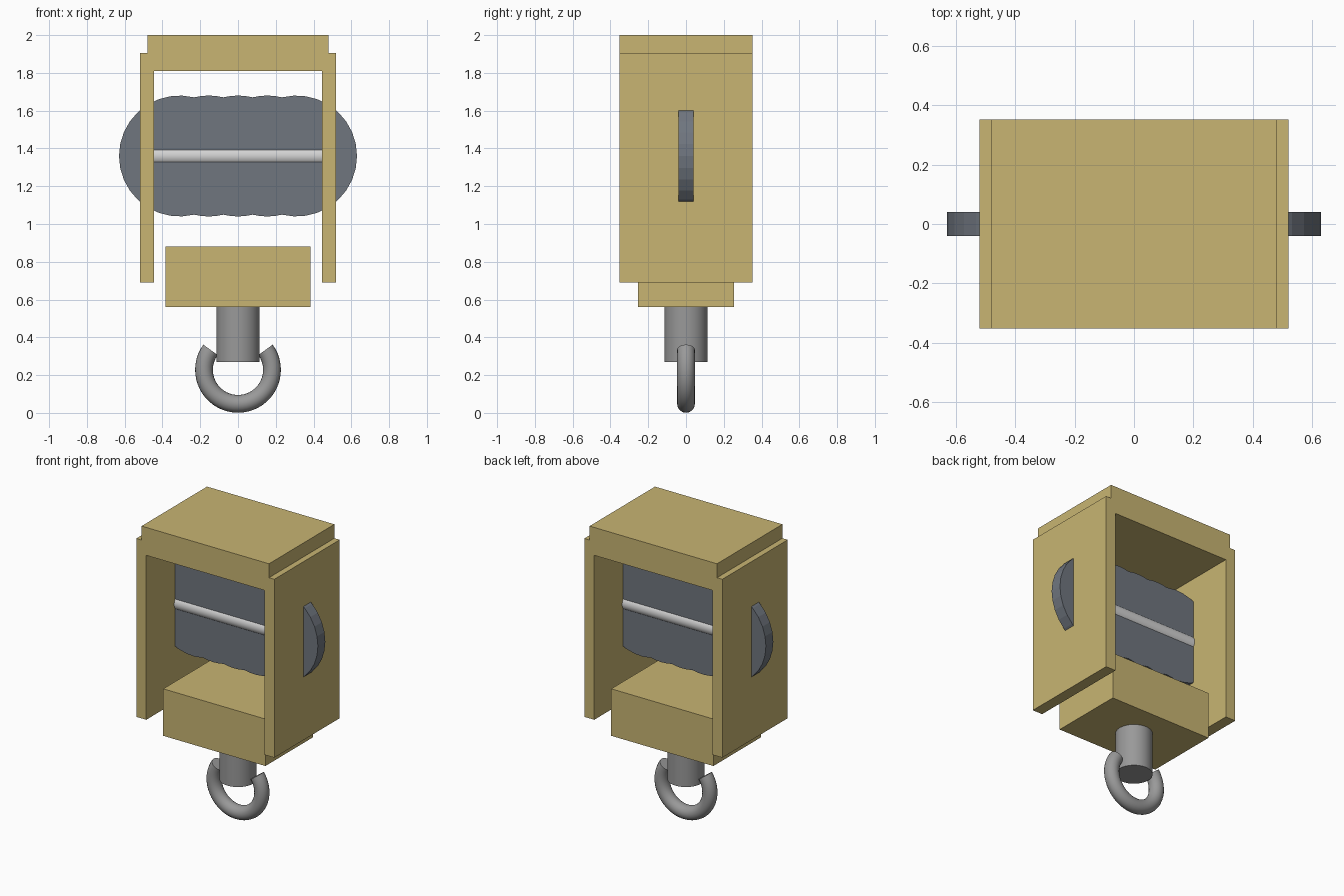
import bpy, bmesh, math
from mathutils import Matrix, Vector

cube = bpy.data.objects.get("Cube")
if cube:
    bpy.data.objects.remove(cube, do_unlink=True)


def material(name, rgb):
    mat = bpy.data.materials.new(name)
    mat.use_nodes = True
    mat.diffuse_color = (*rgb, 1)
    mat.node_tree.nodes["Principled BSDF"].inputs["Base Color"].default_value = (*rgb, 1)
    return mat


BRASS = material("pale brass", (0.58, 0.46, 0.17))
SLATE = material("slate grey", (0.16, 0.18, 0.21))
IRON = material("iron grey", (0.32, 0.32, 0.32))
STEEL = material("light steel", (0.65, 0.65, 0.65))


def finish(name, bm, mat, smooth=False):
    bmesh.ops.recalc_face_normals(bm, faces=bm.faces)
    mesh = bpy.data.meshes.new(name)
    bm.to_mesh(mesh)
    bm.free()
    mesh.materials.append(mat)
    obj = bpy.data.objects.new(name, mesh)
    bpy.context.collection.objects.link(obj)
    if smooth:
        bpy.ops.object.select_all(action='DESELECT')
        obj.select_set(True)
        bpy.context.view_layer.objects.active = obj
        bpy.ops.object.shade_smooth_by_angle(angle=math.radians(40))
    return obj


def extrude_profile(name, points, half_depth, mat):
    """Extrude an x-z outline evenly to both sides of y = 0."""
    bm = bmesh.new()
    face = bm.faces.new([bm.verts.new((x, -half_depth, z)) for x, z in points])
    new = bmesh.ops.extrude_face_region(bm, geom=[face])["geom"]
    verts = [v for v in new if isinstance(v, bmesh.types.BMVert)]
    bmesh.ops.translate(bm, verts=verts, vec=(0, 2 * half_depth, 0))
    return finish(name, bm, mat)


def cylinder(name, radius, length, matrix, mat):
    bm = bmesh.new()
    bmesh.ops.create_cone(bm, cap_ends=True, segments=32, radius1=radius,
                          radius2=radius, depth=length, matrix=matrix)
    return finish(name, bm, mat, True)


# Housing: stepped cap with two hanging cheeks, mirrored across x
right_half = [(0.48, 2.0), (0.48, 1.905), (0.52, 1.905), (0.52, 0.69),
              (0.445, 0.69), (0.445, 1.81)]
left_half = [(-x, z) for x, z in reversed(right_half)]
extrude_profile("housing", right_half + left_half, 0.352, BRASS)

# Lower block
extrude_profile("lower_block", [(-0.385, 0.56), (0.385, 0.56), (0.385, 0.88),
                                (-0.385, 0.88)], 0.255, BRASS)

# Sheave plate: outline of five overlapping discs in a row
R, PITCH, AXLE_Z = 0.32, 0.155, 1.36
dip = math.degrees(math.asin(PITCH / 2 / R))
outline = []


def arc(index, start, end, steps):
    for i in range(steps):
        a = math.radians(start + (end - start) * i / steps)
        outline.append((index * PITCH + R * math.cos(a), AXLE_Z + R * math.sin(a)))


arc(2, -90 - dip, 90 + dip, 18)
for k in (1, 0, -1):
    arc(k, 90 - dip, 90 + dip, 4)
arc(-2, 90 - dip, 270 + dip, 18)
for k in (-1, 0, 1):
    arc(k, 270 - dip, 270 + dip, 4)
extrude_profile("sheave_plate", outline, 0.04, SLATE)

# Axle between the cheeks, and the stem under the block
cylinder("axle", 0.052, 0.96,
         Matrix.Translation((0, 0, AXLE_Z)) @ Matrix.Rotation(math.pi / 2, 4, 'Y'), STEEL)
cylinder("stem", 0.115, 0.32, Matrix.Translation((0, 0, 0.43)), IRON)

# Open ring hook: a circle section swept round the lower arc
MAJOR, MINOR, SIDES, STEPS = 0.18, 0.047, 20, 36
bm = bmesh.new()
rings = []
for i in range(STEPS + 1):
    a = math.radians(144 + 252 * i / STEPS)
    out = Vector((math.cos(a), 0, math.sin(a)))
    ring = []
    for j in range(SIDES):
        b = math.tau * j / SIDES
        p = out * (MAJOR + MINOR * math.cos(b)) + Vector((0, MINOR * math.sin(b), 0.228))
        ring.append(bm.verts.new(p))
    rings.append(ring)
for r0, r1 in zip(rings, rings[1:]):
    for j in range(SIDES):
        k = (j + 1) % SIDES
        bm.faces.new((r0[j], r0[k], r1[k], r1[j]))
bm.faces.new(rings[0])
bm.faces.new(rings[-1])
finish("hook", bm, IRON, True)
